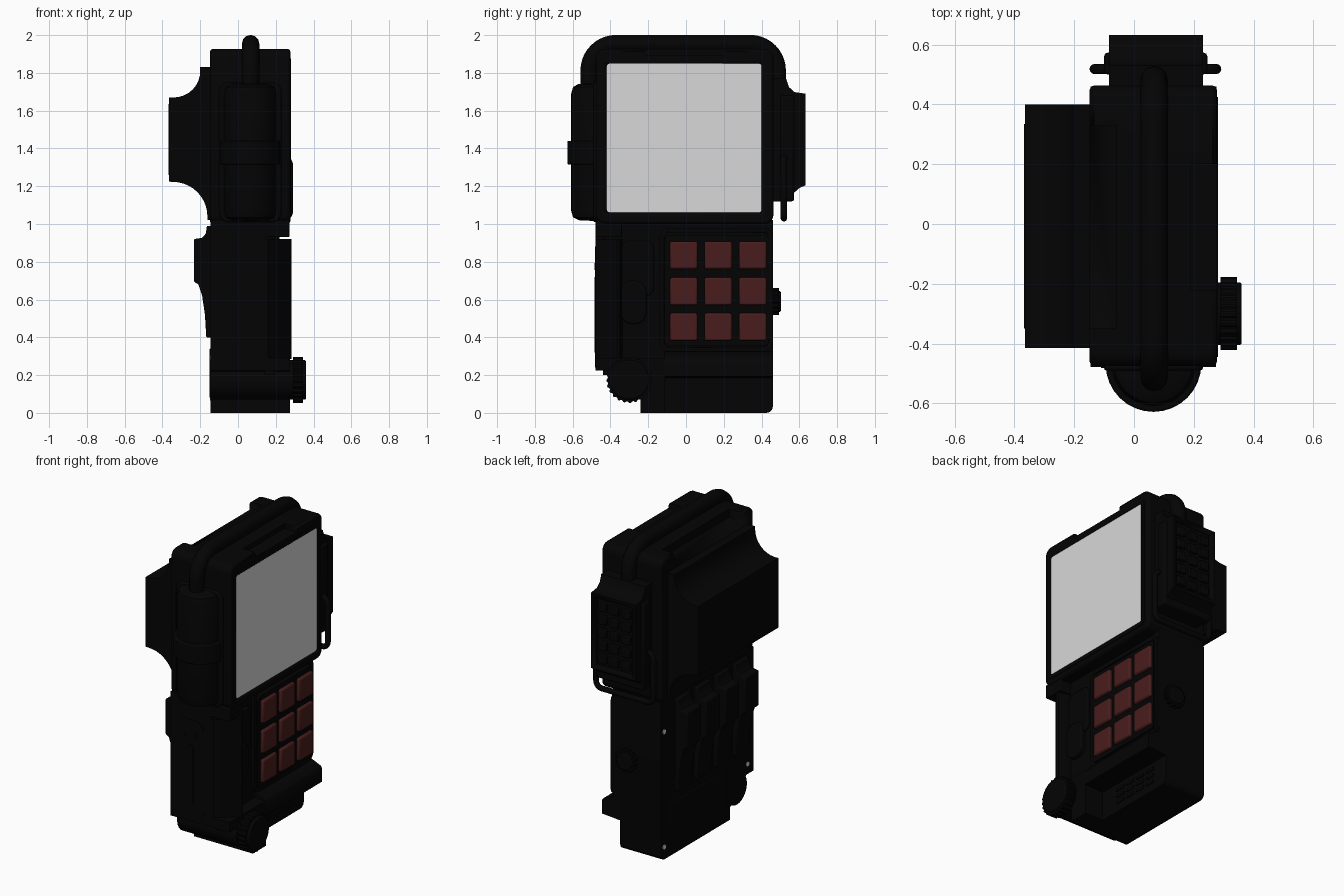
import bpy, bmesh, math
from mathutils import Vector

if "Cube" in bpy.data.objects:
    bpy.data.objects.remove(bpy.data.objects["Cube"])


def material(name, rgb):
    m = bpy.data.materials.new(name)
    m.diffuse_color = (*rgb, 1)
    m.use_nodes = True
    m.node_tree.nodes["Principled BSDF"].inputs["Base Color"].default_value = m.diffuse_color
    return m


BLACK = material("black casing", (0.0012, 0.0012, 0.0012))
RED = material("dark red keys", (0.066, 0.012, 0.012))
GREY = material("light grey screen", (0.69, 0.69, 0.69))


def finish(name, bm, mat, bevel=0.0, seg=2):
    bmesh.ops.recalc_face_normals(bm, faces=bm.faces)
    me = bpy.data.meshes.new(name)
    bm.to_mesh(me)
    bm.free()
    ob = bpy.data.objects.new(name, me)
    bpy.context.collection.objects.link(ob)
    me.materials.append(mat)
    if bevel:
        mod = ob.modifiers.new("bevel", 'BEVEL')
        mod.width, mod.segments, mod.limit_method = bevel, seg, 'ANGLE'
        mod.angle_limit = math.radians(40)
    bpy.ops.object.select_all(action='DESELECT')
    ob.select_set(True)
    bpy.context.view_layer.objects.active = ob
    bpy.ops.object.shade_smooth_by_angle(angle=math.radians(35))
    return ob


def prism(name, pts, axis, a, b, mat=BLACK, bevel=0.0):
    """Extrude a profile along an axis; points are the two other axes in order."""
    def place(p, t):
        v = list(p)
        v.insert("xyz".index(axis), t)
        return v
    bm = bmesh.new()
    lo = [bm.verts.new(place(p, a)) for p in pts]
    hi = [bm.verts.new(place(p, b)) for p in pts]
    bm.faces.new(lo)
    bm.faces.new(hi[::-1])
    n = len(pts)
    for i in range(n):
        bm.faces.new((lo[i], lo[(i + 1) % n], hi[(i + 1) % n], hi[i]))
    return finish(name, bm, mat, bevel)


def box(name, x, y, z, mat=BLACK, bevel=0.0):
    return prism(name, [(x[0], y[0]), (x[1], y[0]), (x[1], y[1]), (x[0], y[1])],
                 'z', z[0], z[1], mat, bevel)


def arc(c, r, a0, a1, n=8):
    return [(c[0] + r * math.cos(math.radians(a0 + (a1 - a0) * i / n)),
             c[1] + r * math.sin(math.radians(a0 + (a1 - a0) * i / n))) for i in range(n + 1)]


def rounded(u, v, r, n=6):
    return (arc((u[0] + r, v[0] + r), r, 180, 270, n) + arc((u[1] - r, v[0] + r), r, 270, 360, n)
            + arc((u[1] - r, v[1] - r), r, 0, 90, n) + arc((u[0] + r, v[1] - r), r, 90, 180, n))


def cut_with(ob, cut):
    cut.hide_render = True
    cut.hide_viewport = True
    mod = ob.modifiers.new("cut", 'BOOLEAN')
    mod.object, mod.operation = cut, 'DIFFERENCE'


def frame(name, u, v, r, width, a, b):
    """Raised rounded border on the +x side."""
    ob = prism(name, rounded(u, v, r), 'x', a, b)
    cut_with(ob, prism(name + "_cutter", rounded((u[0] + width, u[1] - width), (v[0] + width, v[1] - width),
                                                 max(r - width, 0.01)), 'x', a - 0.1, b + 0.1))
    return ob


def tube(name, pts, r):
    cu = bpy.data.curves.new(name, 'CURVE')
    cu.dimensions, cu.bevel_depth, cu.bevel_resolution, cu.use_fill_caps = '3D', r, 4, True
    sp = cu.splines.new('POLY')
    sp.points.add(len(pts) - 1)
    for p, q in zip(sp.points, pts):
        p.co = (*q, 1)
    sp.use_smooth = True
    ob = bpy.data.objects.new(name, cu)
    bpy.context.collection.objects.link(ob)
    cu.materials.append(BLACK)
    return ob


def gear(r1, r2, teeth, c):
    pts = []
    for i in range(teeth * 4):
        r = r1 if i % 4 < 2 else r2
        t = 2 * math.pi * i / (teeth * 4)
        pts.append((c[0] + r * math.cos(t), c[1] + r * math.sin(t)))
    return pts


# Upper screen housing with notches along its top edges
housing = prism("upper_housing", rounded((-0.475, 0.463), (1.0, 1.927), 0.05), 'x', -0.148, 0.277, BLACK, 0.014)
cut_with(housing, box("rear_notch_cutter", (-0.3, -0.06), (-0.35, 0.33), (1.875, 2.1)))
cut_with(housing, box("front_notch_cutter", (0.19, 0.4), (-0.22, 0.2), (1.895, 2.1)))

# Lower handset with a cut bottom corner
corner = arc((-0.31, 0.17), 0.1, 150, 305, 12)
low = [(-0.478, 1.02), (-0.478, 0.225), (-0.41, 0.225)] + corner + [(-0.24, 0.08), (-0.24, 0.0)]
low_end = arc((0.425, 0.035), 0.035, 270, 360, 5)
prism("lower_body", low + low_end + [(0.46, 1.02)], 'x', -0.145, 0.145)
prism("lower_front_panel", [(-0.44, 0.2), (0.46, 0.2), (0.46, 1.02), (-0.44, 1.02)], 'x', 0.14, 0.195)
prism("knob_mount", [(-0.478, 0.29), (-0.478, 0.225), (-0.41, 0.225)] + corner
      + [(-0.24, 0.08), (-0.24, 0), (-0.11, 0), (-0.11, 0.29)], 'x', 0.13, 0.274)

# Overhanging speaker hood with a slotted grille on the wall beneath it
prism("speaker_hood", [(0.14, 0.33), (0.195, 0.325), (0.265, 0.295), (0.275, 0.28), (0.275, 0.195), (0.14, 0.185)],
      'y', -0.115, 0.46)
for row in range(3):
    for col in range(4):
        y, z = 0.02 + 0.09 * col, 0.05 + 0.042 * row
        box("speaker_slot", (0.13, 0.152), (y, y + 0.065), (z, z + 0.018))

# Chamfered side grip, shoulder above it and trough details beside the keys
prism("side_grip", [(0.13, -0.478), (0.16, -0.478), (0.275, -0.38), (0.283, -0.365), (0.278, -0.35),
                    (0.19, -0.335), (0.13, -0.335)], 'z', 0.285, 0.92)
box("grip_shoulder", (0.13, 0.272), (-0.474, -0.34), (0.93, 1.02), BLACK, 0.006)
prism("trough_plate", rounded((-0.34, -0.17), (0.62, 0.91), 0.04), 'x', 0.18, 0.212, BLACK, 0.008)
prism("trough_button", rounded((-0.345, -0.21), (0.47, 0.7), 0.06), 'x', 0.18, 0.225, BLACK, 0.008)
frame("key_surround", (-0.14, 0.46), (0.325, 0.98), 0.05, 0.025, 0.18, 0.213)
prism("key_tray", rounded((-0.115, 0.44), (0.355, 0.94), 0.03), 'x', 0.18, 0.22)

# Keypad
for y in (-0.085, 0.097, 0.28):
    for z in (0.382, 0.57, 0.762):
        box("key", (0.18, 0.24), (y, y + 0.146), (z, z + 0.146), RED, 0.01)

# Screen and bezel
frame("screen_bezel", (-0.445, 0.425), (1.035, 1.875), 0.03, 0.025, 0.26, 0.281)
prism("screen", rounded((-0.42, 0.402), (1.06, 1.85), 0.02), 'x', 0.265, 0.279, GREY)

# Carry tube running over the top
ty = [(-0.513, 1.65)] + arc((-0.37, 1.812), 0.143, 180, 90, 10) \
    + arc((0.34, 1.812), 0.143, 90, 0, 10) + [(0.483, 1.65)]
tube("carry_tube", [(0.067, y, z) for y, z in ty], 0.046)

# Front capsule with strap ring
bm = bmesh.new()
prof = [(0.0, 1.015), (0.10, 1.02), (0.13, 1.035), (0.14, 1.07), (0.14, 1.69), (0.13, 1.725), (0.1, 1.742), (0.0, 1.745)]
vs = [bm.verts.new((r, 0, z)) for r, z in prof]
es = [bm.edges.new(p) for p in zip(vs, vs[1:])]
bmesh.ops.spin(bm, geom=vs + es, cent=(0, 0, 0), axis=(0, 0, 1), angle=2 * math.pi, steps=32)
bmesh.ops.remove_doubles(bm, verts=bm.verts, dist=0.0005)
bmesh.ops.translate(bm, verts=bm.verts, vec=Vector((0.065, -0.468, 0)))
finish("front_capsule", bm, BLACK)
prism("capsule_ring", arc((0.065, -0.468), 0.16, 0, 348.75, 31), 'z', 1.315, 1.44, BLACK, 0.006)
prism("capsule_cradle", rounded((-0.1, 0.23), (1.01, 1.75), 0.05), 'y', -0.49, -0.44, BLACK, 0.008)

# Front lower plate with a central ridge and screws
prism("front_plate", rounded((-0.11, 0.095), (0.24, 0.88), 0.07), 'y', -0.481, -0.45)
prism("front_ridge", rounded((-0.028, 0.02), (0.32, 0.72), 0.02), 'y', -0.484, -0.45)
for x in (-0.05, 0.03):
    prism("front_screw", arc((x, 0.775), 0.018, 0, 330, 11), 'y', -0.484, -0.45)

# Rear battery hump with concave flanks and cover plate
hump = [(-0.14, 1.83), (-0.2, 1.83)] + arc((-0.34, 1.81), 0.14, 0, -90, 8) + [(-0.365, 1.67), (-0.365, 1.224)] \
    + arc((-0.345, 1.04), 0.183, 90, 0, 10) + [(-0.162, 1.02), (-0.14, 1.02)]
prism("rear_hump", hump[::-1], 'y', -0.415, 0.4)
box("hump_cover", (-0.367, -0.35), (-0.35, 0.335), (1.26, 1.635))

# Rear finger ribs
rib = [(-0.13, 0.99), (-0.165, 0.99), (-0.17, 0.95), (-0.19, 0.927), (-0.233, 0.92), (-0.233, 0.695),
       (-0.21, 0.68), (-0.19, 0.62), (-0.175, 0.52), (-0.168, 0.4), (-0.13, 0.4)]
for y in (-0.335, -0.14, 0.055, 0.25):
    prism("finger_rib", rib, 'y', y - 0.07, y + 0.07, BLACK, 0.006)
box("rear_lower_plate", (-0.151, -0.13), (-0.2, 0.38), (0.08, 0.34), BLACK, 0.005)

# Bright screws on the rear corners
for y, z in ((0.43, 0.82), (0.43, 0.08), (-0.415, 0.29)):
    prism("rear_screw", arc((y, z), 0.015, 0, 330, 11), 'x', -0.149, -0.14, GREY)

# Back module: sculpted block with a recessed key grid, collar and wire bail
back = [(0.45, 1.77), (0.53, 1.77), (0.545, 1.725), (0.575, 1.698), (0.632, 1.69), (0.632, 1.205),
        (0.6, 1.19), (0.555, 1.15), (0.55, 1.12), (0.45, 1.12)]
module = prism("back_module", back, 'x', -0.083, 0.23)
cut_with(module, box("key_recess_cutter", (-0.06, 0.207), (0.608, 0.7), (1.228, 1.667)))
for i in range(3):
    for j in range(5):
        x, z = -0.04 + 0.085 * i, 1.25 + 0.083 * j
        box("back_key", (x, x + 0.06), (0.6, 0.628), (z, z + 0.055), BLACK, 0.004)
box("back_collar", (-0.1, 0.245), (0.5, 0.573), (1.12, 1.68), BLACK, 0.012)
loop = [(-0.07, 1.35)] + arc((-0.09, 1.31), 0.042, 90, 180, 5) + arc((-0.092, 1.07), 0.04, 180, 270, 5) \
    + arc((0.235, 1.07), 0.04, 270, 360, 5) + arc((0.233, 1.31), 0.042, 0, 90, 5) + [(0.21, 1.35)]
tube("wire_bail", [(x, 0.518, z) for x, z in loop], 0.017)

# Side adjustment knobs
prism("main_knob", gear(0.122, 0.115, 24, (-0.3, 0.175)), 'x', 0.29, 0.345, BLACK)
prism("main_knob_cap", arc((-0.3, 0.175), 0.105, 0, 348.75, 31), 'x', 0.26, 0.36, BLACK, 0.008)
prism("edge_knob", gear(0.072, 0.064, 14, (0.09, 0.59)), 'y', 0.45, 0.492, BLACK)
prism("edge_knob_cap", arc((0.09, 0.59), 0.055, 0, 345, 23), 'y', 0.45, 0.502, BLACK, 0.006)
